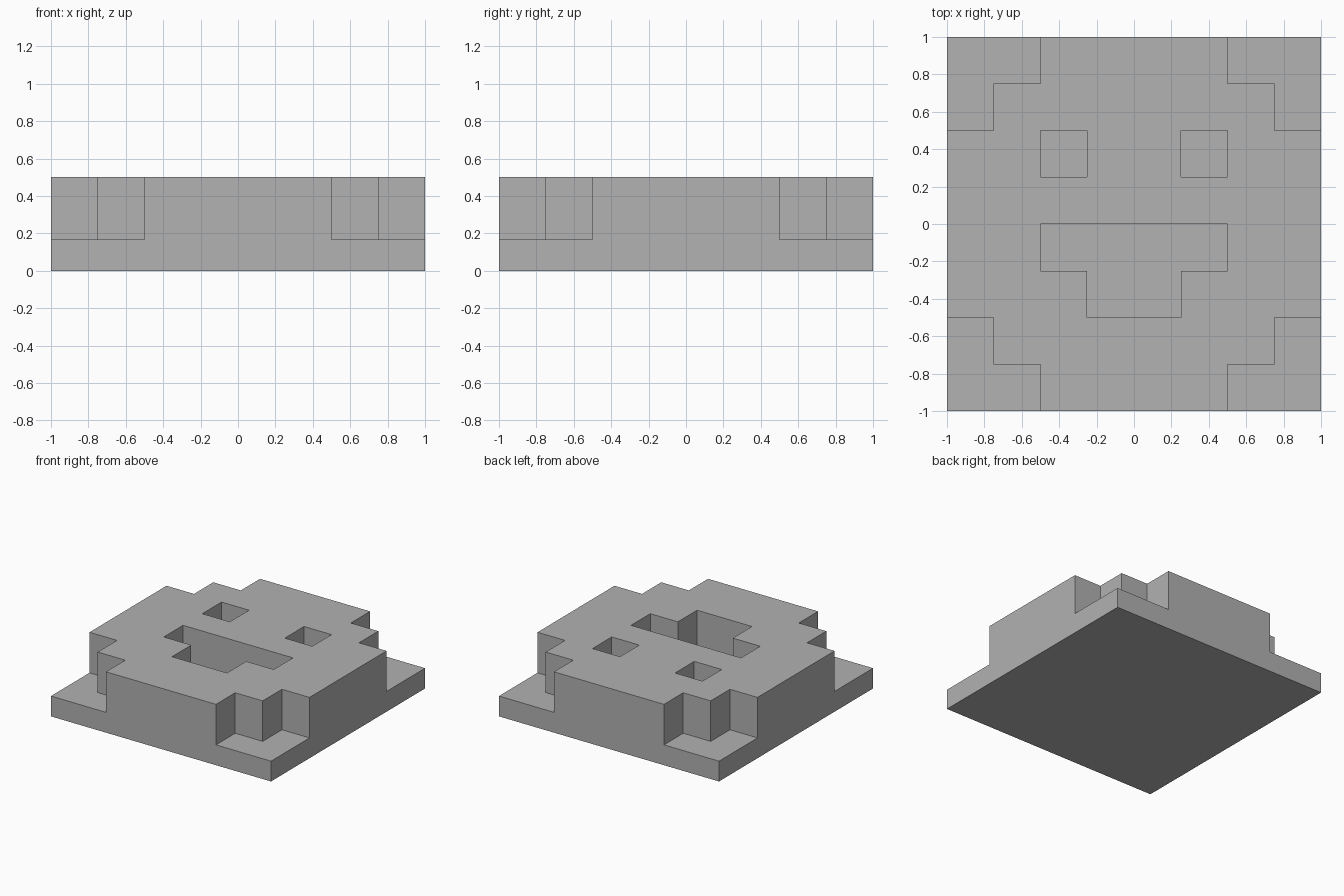
import bpy
import bmesh

CELL = 0.25
BASE_TOP = 0.167
TOP = 0.5

# '#' is a raised cell, '.' is a low cell; the first row is at the back
PATTERN = [
    "..####..",
    ".######.",
    "##.##.##",
    "########",
    "##....##",
    "###..###",
    ".######.",
    "..####..",
]

cube = bpy.data.objects.get("Cube")
if cube:
    bpy.data.objects.remove(cube, do_unlink=True)

# Plain grey material
grey = bpy.data.materials.new("plain_grey")
grey.use_nodes = True
colour = (0.445, 0.445, 0.445, 1)
grey.diffuse_color = colour
grey.node_tree.nodes["Principled BSDF"].inputs["Base Color"].default_value = colour


def extrude_up(bm, faces, height):
    """Extrude faces upward and return the new top faces."""
    geom = bmesh.ops.extrude_face_region(bm, geom=faces)["geom"]
    verts = [g for g in geom if isinstance(g, bmesh.types.BMVert)]
    bmesh.ops.translate(bm, verts=verts, vec=(0, 0, height))
    return [g for g in geom if isinstance(g, bmesh.types.BMFace)]


def is_raised(face):
    c = face.calc_center_median()
    return PATTERN[int((1 - c.y) / CELL)][int((c.x + 1) / CELL)] == "#"


# Square base slab
bm = bmesh.new()
bmesh.ops.create_grid(bm, x_segments=8, y_segments=8, size=1)
slab_top = extrude_up(bm, bm.faces[:], BASE_TOP)

# Raised head with stepped corners, sunken eyes and mouth
extrude_up(bm, [f for f in slab_top if is_raised(f)], TOP - BASE_TOP)
bmesh.ops.recalc_face_normals(bm, faces=bm.faces[:])

mesh = bpy.data.meshes.new("face_tile")
bm.to_mesh(mesh)
bm.free()
mesh.materials.append(grey)
tile = bpy.data.objects.new("face_tile", mesh)
bpy.context.collection.objects.link(tile)
